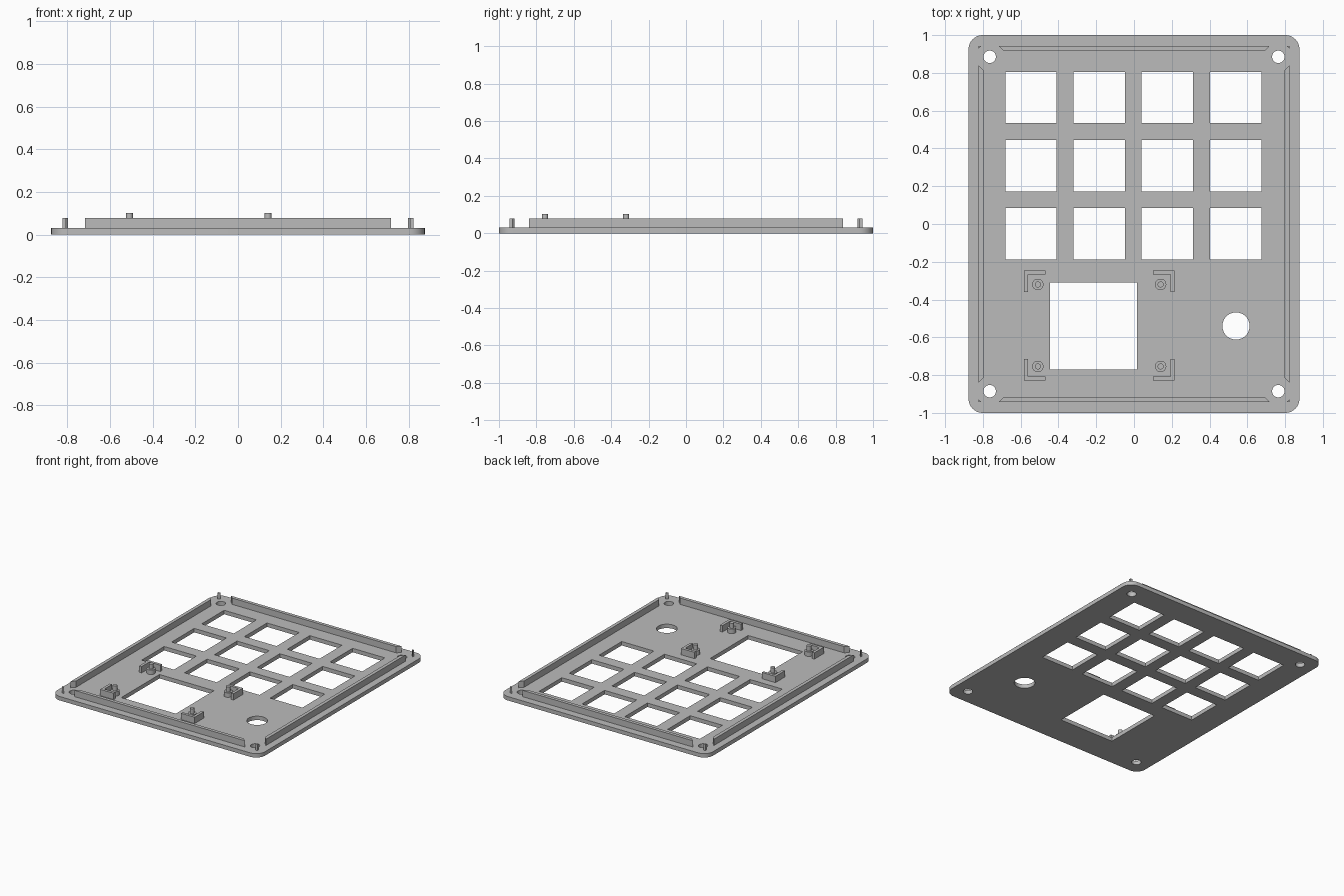
import bpy, bmesh, math

if "Cube" in bpy.data.objects:
    bpy.data.objects.remove(bpy.data.objects["Cube"], do_unlink=True)

grey = bpy.data.materials.new("plain grey")
COLOUR = (0.5, 0.5, 0.5, 1)
grey.use_nodes = True
grey.diffuse_color = COLOUR
next(n for n in grey.node_tree.nodes if n.type == 'BSDF_PRINCIPLED').inputs["Base Color"].default_value = COLOUR


def rect(x0, x1, y0, y1):
    return [(x0, y0), (x1, y0), (x1, y1), (x0, y1)]


def box_at(cx, cy, size):
    h = size / 2
    return rect(cx - h, cx + h, cy - h, cy + h)


def circle(cx, cy, r, n=48):
    return [(cx + r * math.cos(math.tau * i / n), cy + r * math.sin(math.tau * i / n)) for i in range(n)]


def rounded_rect(hx, hy, r, n=12):
    pts = []
    for q, (sx, sy) in enumerate([(1, 1), (-1, 1), (-1, -1), (1, -1)]):
        for i in range(n + 1):
            a = (q + i / n) * math.pi / 2
            pts.append((sx * (hx - r) + r * math.cos(a), sy * (hy - r) + r * math.sin(a)))
    return pts


def prism(name, outlines, z0, z1):
    """Extrude flat outlines (inner outlines become holes) from z0 to z1."""
    curve = bpy.data.curves.new(name + " outline", 'CURVE')
    curve.dimensions = '2D'
    curve.fill_mode = 'BOTH'
    curve.extrude = (z1 - z0) / 2
    for pts in outlines:
        s = curve.splines.new('POLY')
        s.points.add(len(pts) - 1)
        for p, (x, y) in zip(s.points, pts):
            p.co = (x, y, 0, 1)
        s.use_cyclic_u = True
    temp = bpy.data.objects.new(name + " temp", curve)
    bpy.context.collection.objects.link(temp)
    bpy.context.view_layer.update()
    mesh = bpy.data.meshes.new_from_object(temp.evaluated_get(bpy.context.evaluated_depsgraph_get()))
    bpy.data.objects.remove(temp, do_unlink=True)
    bpy.data.curves.remove(curve)
    bm = bmesh.new()
    bm.from_mesh(mesh)
    bmesh.ops.remove_doubles(bm, verts=bm.verts, dist=0.0001)
    bmesh.ops.translate(bm, verts=bm.verts, vec=(0, 0, (z0 + z1) / 2))
    bmesh.ops.recalc_face_normals(bm, faces=bm.faces)
    bm.to_mesh(mesh)
    bm.free()
    mesh.name = name
    mesh.materials.clear()
    mesh.materials.append(grey)
    obj = bpy.data.objects.new(name, mesh)
    bpy.context.collection.objects.link(obj)
    bpy.ops.object.select_all(action='DESELECT')
    obj.select_set(True)
    bpy.context.view_layer.objects.active = obj
    bpy.ops.object.shade_smooth_by_angle(angle=math.radians(30))
    return obj


PLATE_TOP, RAIL_TOP = 0.03, 0.078
BASE = PLATE_TOP - 0.002
SIGNS = [(-1, -1), (1, -1), (1, 1), (-1, 1)]

# Plate with key openings, display window, knob hole and screw holes
outlines = [rounded_rect(0.876, 1.0, 0.075)]
for col in range(4):
    for row in range(3):
        outlines.append(box_at(-0.545 + 0.361 * col, 0.67 - 0.361 * row, 0.272))
outlines.append(rect(-0.445, 0.015, -0.77, -0.31))
outlines.append(circle(0.54, -0.54, 0.072))
outlines += [circle(sx * 0.764, sy * 0.885, 0.033) for sx, sy in SIGNS]
prism("plate", outlines, 0, PLATE_TOP)

# Raised rim rails with mitred ends
for s, end_name, side_name in [(-1, "front_rail", "right_rail"), (1, "back_rail", "left_rail")]:
    prism(end_name, [[(-0.718, s * 0.943), (0.718, s * 0.943), (0.692, s * 0.917), (-0.692, s * 0.917)]],
          BASE, RAIL_TOP)
    prism(side_name, [[(s * 0.823, -0.84), (s * 0.823, 0.84), (s * 0.797, 0.814), (s * 0.797, -0.814)]],
          BASE, RAIL_TOP)

# Slim rim remnants at the outer corners
for sx, sy in SIGNS:
    x, y = sx * 0.823, sy * 0.943
    prism("corner_pin", [[(x, y), (x - sx * 0.016, y), (x, y - sy * 0.016)]], BASE, RAIL_TOP)

# Display mounts: corner bracket, boss and locating peg at each corner
MID_X, MID_Y = -0.184, -0.537
for sx, sy in SIGNS:
    x, y = MID_X + sx * 0.398, MID_Y + sy * 0.291
    arm, wall = 0.114, 0.021
    corner = [(0, 0), (arm, 0), (arm, wall), (wall, wall), (wall, arm), (0, arm)]
    prism("display_bracket", [[(x - sx * u, y - sy * v) for u, v in corner]], BASE, RAIL_TOP)
    px, py = MID_X + sx * 0.325, MID_Y + sy * 0.217
    prism("display_boss", [circle(px, py, 0.03, 32)], BASE, 0.064)
    prism("display_peg", [circle(px, py, 0.016, 32)], 0.06, 0.102)
